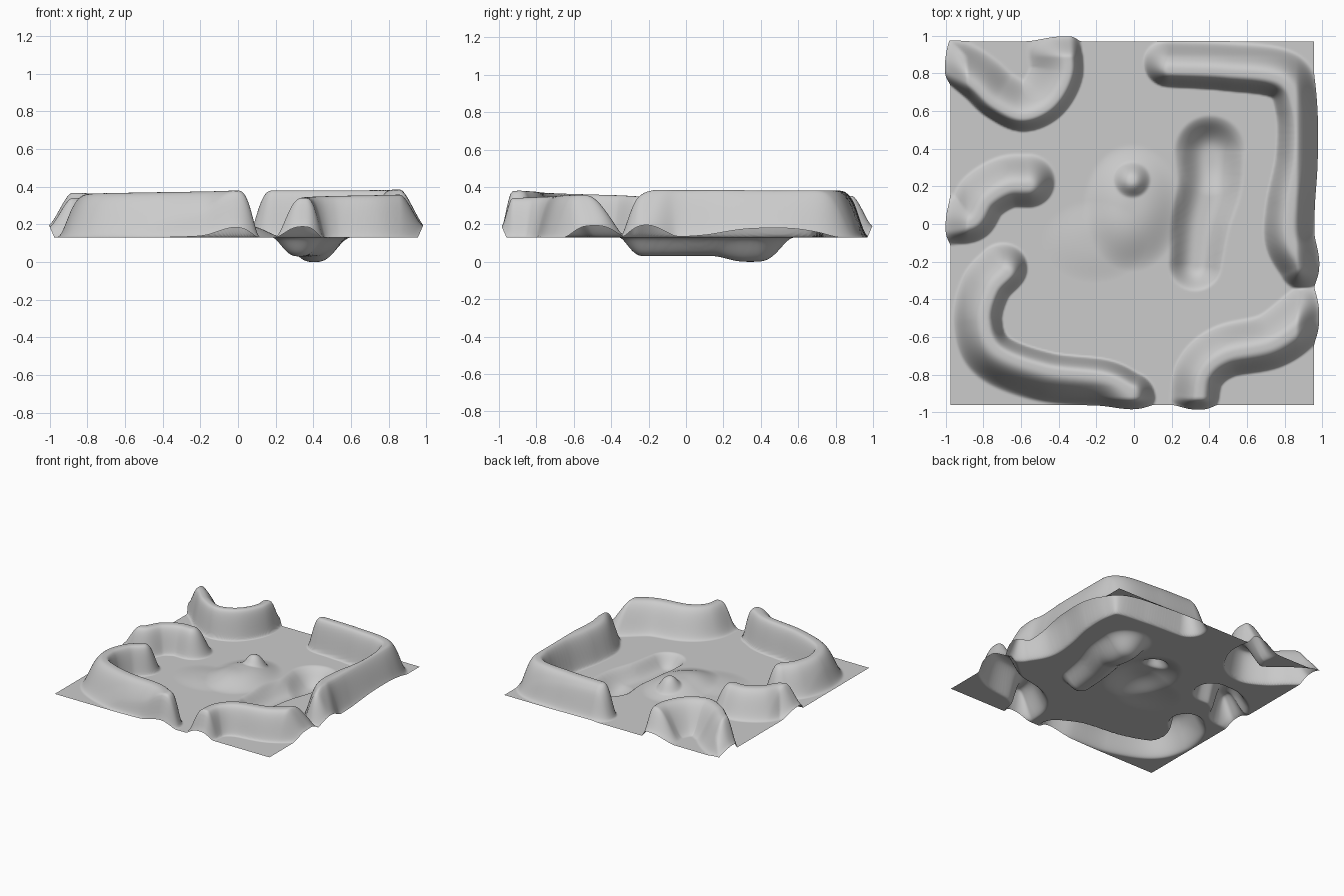
import bpy, bmesh
from mathutils import Vector, kdtree

cube = bpy.data.objects.get("Cube")
if cube:
    bpy.data.objects.remove(cube, do_unlink=True)

GROUND, HALF, STEPS = 0.13, 0.965, 240


def smooth(t):
    t = max(0.0, min(1.0, t))
    return t * t * (3 - 2 * t)


def mix(pair, t):
    return pair[0] + (pair[1] - pair[0]) * t


def spline(points, n=24):
    """Smooth path samples through a few control points."""
    p = [Vector((x, y, 0)) for x, y in points]
    p = [2 * p[0] - p[1]] + p + [2 * p[-1] - p[-2]]
    out = []
    for a, b, c, d in zip(p, p[1:], p[2:], p[3:]):
        for i in range(n):
            t = i / n
            out.append(0.5 * (2 * b + (c - a) * t + (2 * a - 5 * b + 4 * c - d) * t * t
                              + (3 * b - a - 3 * c + d) * t ** 3))
    return out + [p[-2]]


class Ridge:
    """Raised or sunken band; height and side widths run from path start to end.
    The round pair sets how bulging the (right, left) slopes are."""
    def __init__(self, points, height, left, right, round_sides):
        self.height, self.left, self.right = height, left, right
        self.round_sides = round_sides
        pts = spline(points)
        self.normals = []
        self.tree = kdtree.KDTree(len(pts))
        for i, p in enumerate(pts):
            t = (pts[min(i + 1, len(pts) - 1)] - pts[max(i - 1, 0)]).normalized()
            self.normals.append(Vector((-t.y, t.x, 0)))
            self.tree.insert(p, i)
        self.tree.balance()

    def at(self, p):
        near, i, dist = self.tree.find(p)
        along = i / (len(self.normals) - 1)
        side = 0.5 + 0.5 * (p - near).dot(self.normals[i]) / max(dist, 1e-6)
        width = mix((mix(self.right, along), mix(self.left, along)), side)
        t = min(1, dist / width) ** mix(self.round_sides, side)
        return mix(self.height, along) * (1 - smooth(t))


# Banks around the rim; the left side of each path faces the middle
banks = [
    Ridge([(-.66, -.27), (-.74, -.36), (-.78, -.52), (-.71, -.68), (-.45, -.78),
           (-.15, -.82), (0, -.89)], (.22, .25), (.09, .1), (.18, .18), (1.4, 1.8)),
    Ridge([(.35, -.95), (.38, -.8), (.5, -.7), (.75, -.64), (.96, -.49)],
          (.21, .23), (.15, .18), (.11, .14), (1.8, 1.3)),
    Ridge([(.93, -.21), (.85, -.08), (.85, .1), (.89, .35), (.88, .6), (.79, .76),
           (.5, .8), (.2, .81)], (.255, .25), (.16, .09), (.13, .18), (1.4, 1.8)),
    Ridge([(-.35, .97), (-.34, .79), (-.43, .63), (-.58, .565), (-.73, .63),
           (-.84, .73), (-.97, .83)], (.22, .24), (.08, .08), (.22, .18), (1.2, 1.8)),
    Ridge([(-.55, .2), (-.66, .19), (-.77, .12), (-.84, .01), (-.96, -.02)],
          (.21, .21), (.12, .1), (.17, .18), (1.3, 1.8)),
]
# Sunken channel beside the middle mound
channel = Ridge([(.34, -.22), (.365, 0), (.41, .2), (.41, .38)],
                (-.1, -.1), (.15, .19), (.14, .2), (1.5, 1.5))


def mound(p, x, y, rx, ry, height):
    d = (((p.x - x) / rx) ** 2 + ((p.y - y) / ry) ** 2) ** 0.5
    return height * (1 - smooth(d ** 1.4))


def surface(p):
    """Move a flat grid point to its place on the terrain."""
    bank = max(b.at(p) for b in banks)
    # Banks sink towards the rim, faster at the front, and bulge a little beyond it
    edge = min((HALF - abs(p.x)) / 0.1, (HALF - abs(p.y)) / (0.05 if p.y < 0 else 0.09))
    rise = bank * (0.27 + 0.73 * smooth(edge + 0.05))
    z = GROUND + rise + channel.at(p)
    z += mound(p, .42, .34, .16, .2, -.03)
    z += mound(p, 0, .08, .26, .34, .07)
    z += mound(p, -.2, -.1, .28, .22, .015)
    z += mound(p, 0, .23, .1, .1, .07)
    out = Vector((p.x - .01, p.y + .005, z))
    for k in (0, 1):
        close = smooth(1 - (HALF - abs(p[k])) / 0.1)
        out[k] += (1 if p[k] > 0 else -1) * close * bank * 0.12
    return out


bm = bmesh.new()
bmesh.ops.create_grid(bm, x_segments=STEPS, y_segments=STEPS, size=HALF)
for v in bm.verts:
    v.co = surface(v.co.copy())
for f in bm.faces:
    f.smooth = True
mesh = bpy.data.meshes.new("terrain")
bm.to_mesh(mesh)
bm.free()

stone = bpy.data.materials.new("plain grey")
stone.use_nodes = True
colour = (0.6, 0.6, 0.6, 1)
stone.diffuse_color = colour
stone.node_tree.nodes["Principled BSDF"].inputs["Base Color"].default_value = colour
mesh.materials.append(stone)

terrain = bpy.data.objects.new("terrain", mesh)
bpy.context.collection.objects.link(terrain)
